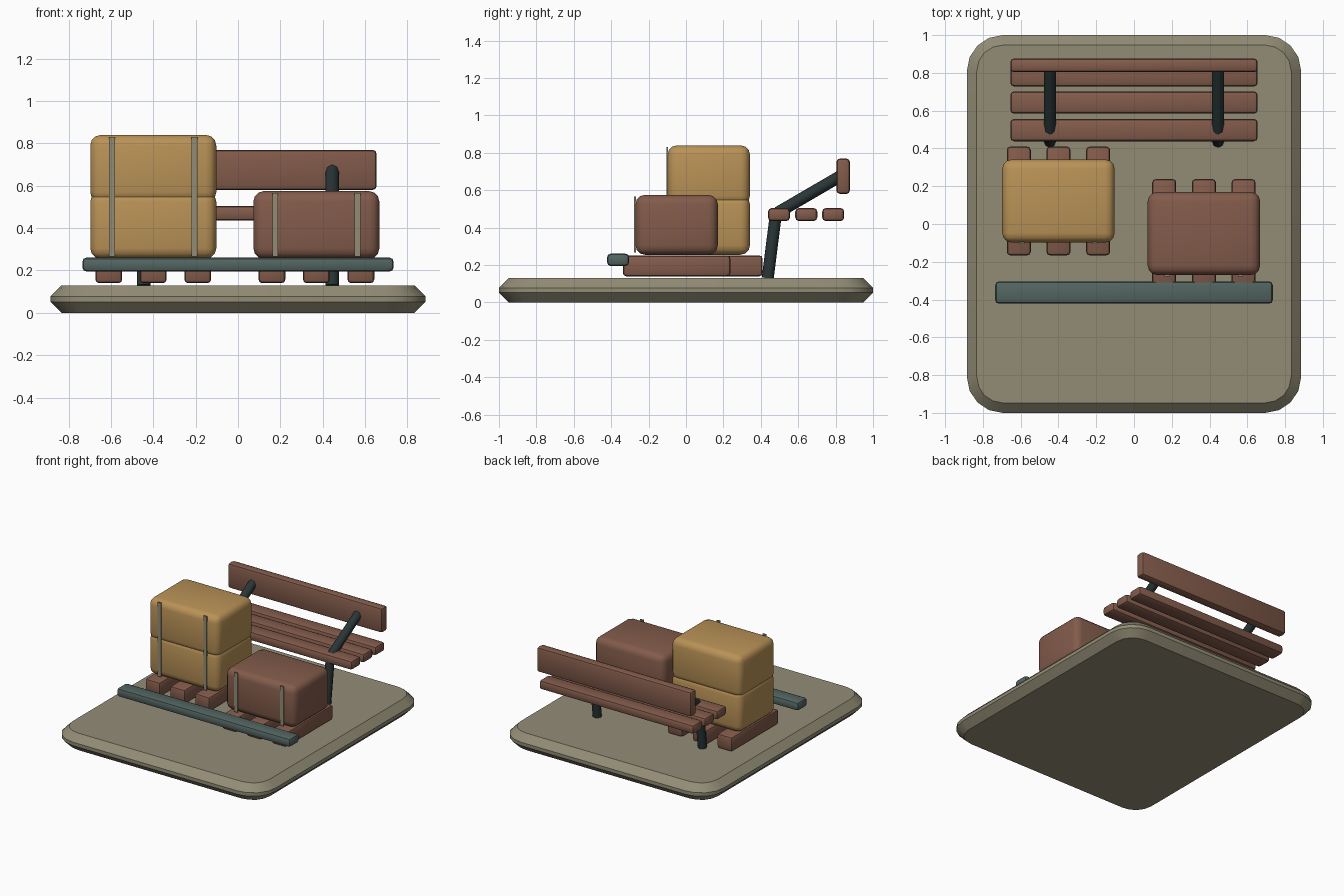
import bpy
import bmesh
import math
from mathutils import Vector

cube = bpy.data.objects.get("Cube")
if cube:
    bpy.data.objects.remove(cube, do_unlink=True)


def material(name, rgb):
    m = bpy.data.materials.new(name)
    m.use_nodes = True
    m.diffuse_color = (*rgb, 1)
    m.node_tree.nodes["Principled BSDF"].inputs["Base Color"].default_value = (*rgb, 1)
    return m


stone = material("olive stone", (0.29, 0.265, 0.18))
brown = material("brown wood", (0.225, 0.105, 0.07))
gold = material("golden tan", (0.49, 0.29, 0.095))
teal = material("grey teal", (0.085, 0.13, 0.12))
iron = material("dark iron", (0.023, 0.036, 0.038))


def finish(name, bm, mat, angle=40):
    mesh = bpy.data.meshes.new(name)
    bm.to_mesh(mesh)
    bm.free()
    mesh.materials.append(mat)
    obj = bpy.data.objects.new(name, mesh)
    bpy.context.collection.objects.link(obj)
    bpy.ops.object.select_all(action="DESELECT")
    obj.select_set(True)
    bpy.context.view_layer.objects.active = obj
    bpy.ops.object.shade_smooth_by_angle(angle=math.radians(angle))
    return obj


def block(bm_center, size):
    bm = bmesh.new()
    bmesh.ops.create_cube(bm, size=1)
    for v in bm.verts:
        v.co = Vector(bm_center) + Vector(a * b for a, b in zip(v.co, size))
    return bm


def rounded_box(name, center, size, mat, bevel=0.02, segments=2):
    bm = block(center, size)
    if bevel:
        bmesh.ops.bevel(bm, geom=bm.edges[:], offset=bevel, segments=segments,
                        profile=0.5, affect="EDGES")
    return finish(name, bm, mat)


def tube(name, start, end, radius, mat):
    start, end = Vector(start), Vector(end)
    axis = end - start
    bm = bmesh.new()
    bmesh.ops.create_cone(bm, cap_ends=True, segments=8, radius1=radius,
                          radius2=radius, depth=axis.length)
    # Lean in the y-z plane only
    lean = math.atan2(axis.y, axis.z)
    for v in bm.verts:
        x, y, z = v.co
        v.co = (start + end) / 2 + Vector((
            x, y * math.cos(lean) + z * math.sin(lean),
            z * math.cos(lean) - y * math.sin(lean)))
    return finish(name, bm, mat, 50)


# Ground slab: rounded corners, then chamfered rims
bm = block((0, 0, 0.065), (1.77, 2, 0.13))
upright = [e for e in bm.edges if abs(e.verts[0].co.z - e.verts[1].co.z) > 0.1]
bmesh.ops.bevel(bm, geom=upright, offset=0.19, segments=4, profile=0.5, affect="EDGES")
rims = [e for e in bm.edges if abs(e.verts[0].co.z - e.verts[1].co.z) < 0.01]
bmesh.ops.bevel(bm, geom=rims, offset=0.052, segments=1, profile=0.5, affect="EDGES")
finish("ground_slab", bm, stone)

# Bench
for i, y in enumerate((0.497, 0.643, 0.787)):
    rounded_box(f"bench_seat_slat_{i + 1}", (0, y, 0.47), (1.31, 0.118, 0.07), brown)
rounded_box("bench_backrest", (0, 0.84, 0.675), (1.31, 0.073, 0.19), brown)
for side, x in (("right", -0.445), ("left", 0.445)):
    tube(f"bench_{side}_leg", (x, 0.437, 0.13), (x, 0.48, 0.47), 0.032, iron)
    tube(f"bench_{side}_back_support", (x, 0.49, 0.48), (x, 0.825, 0.675), 0.032, iron)

# Low rail in front of the luggage
rounded_box("front_rail", (0, -0.363, 0.228), (1.47, 0.118, 0.066), teal)


def luggage_stack(label, x, y, levels, mat):
    # Pallet runners, overlapping cases and front straps
    for i in (-1, 0, 1):
        rounded_box(f"{label}_pallet_runner_{i + 2}", (x + i * 0.21, y, 0.196),
                    (0.127, 0.575, 0.112), brown, 0.018)
    for i in range(levels):
        rounded_box(f"{label}_case_{i + 1}", (x, y, 0.415 + i * 0.265),
                    (0.595, 0.44, 0.32), mat, 0.05, 3)
    height = 0.3 + (levels - 1) * 0.265
    for i in (-1, 1):
        rounded_box(f"{label}_strap_{i + 2}", (x + i * 0.194, y - 0.223, 0.266 + height / 2),
                    (0.028, 0.009, height), stone, 0)


luggage_stack("tall", -0.4, 0.122, 2, gold)
luggage_stack("short", 0.37, -0.05, 1, brown)
